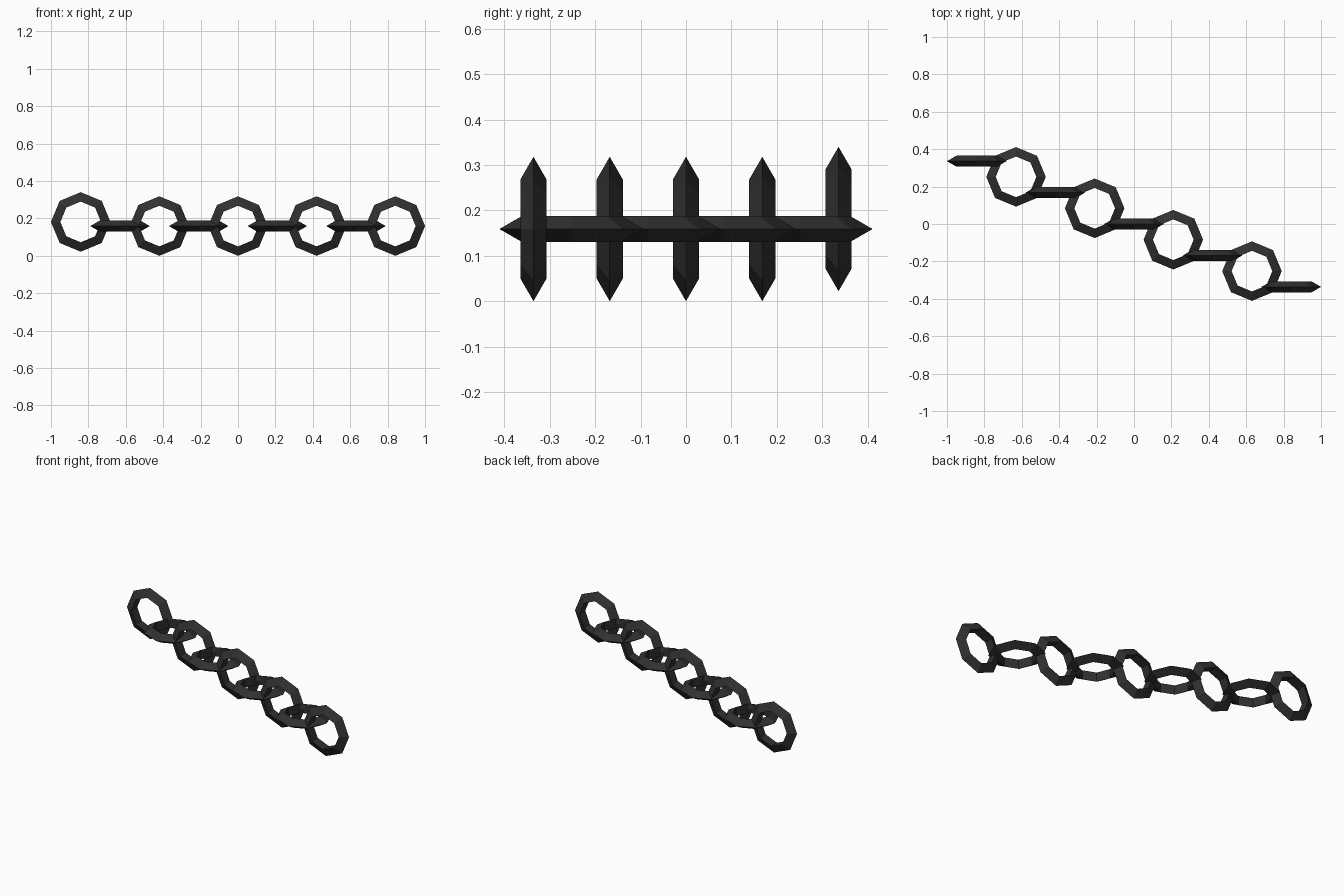
import bpy
import math

if "Cube" in bpy.data.objects:
    bpy.data.objects.remove(bpy.data.objects["Cube"])

R, r = 0.1255, 0.0335        # ring radius and triangular bar radius
DX, DY, Z = 0.4205, -0.168, 0.159   # step between upright links, chain height

iron = bpy.data.materials.new("dark_iron")
iron.diffuse_color = (0.03, 0.03, 0.03, 1)
iron.use_nodes = True
iron.node_tree.nodes["Principled BSDF"].inputs["Base Color"].default_value = iron.diffuse_color


def link(name, step, z, upright):
    """Octagonal ring with a triangular bar, its point facing outward."""
    verts, faces = [], []
    for i in range(8):
        a = i * math.tau / 8
        for j in range(3):
            b = j * math.tau / 3
            d = R + r * math.cos(b)
            verts.append((d * math.cos(a), d * math.sin(a), r * math.sin(b)))
            k, n = (i + 1) % 8, (j + 1) % 3
            faces.append((i * 3 + j, k * 3 + j, k * 3 + n, i * 3 + n))
    mesh = bpy.data.meshes.new(name)
    mesh.from_pydata(verts, [], faces)
    mesh.materials.append(iron)
    ob = bpy.data.objects.new(name, mesh)
    ob.location = (step * DX, step * DY, z)
    if upright:
        ob.rotation_euler.x = math.pi / 2
    bpy.context.collection.objects.link(ob)


# Upright links, the end one sitting slightly higher
for i in range(5):
    link(f"upright_link_{i + 1}", i - 2, Z + (0.022 if i == 0 else 0), True)

# Flat links joining them
for i in range(4):
    link(f"flat_link_{i + 1}", i - 1.5, Z, False)
